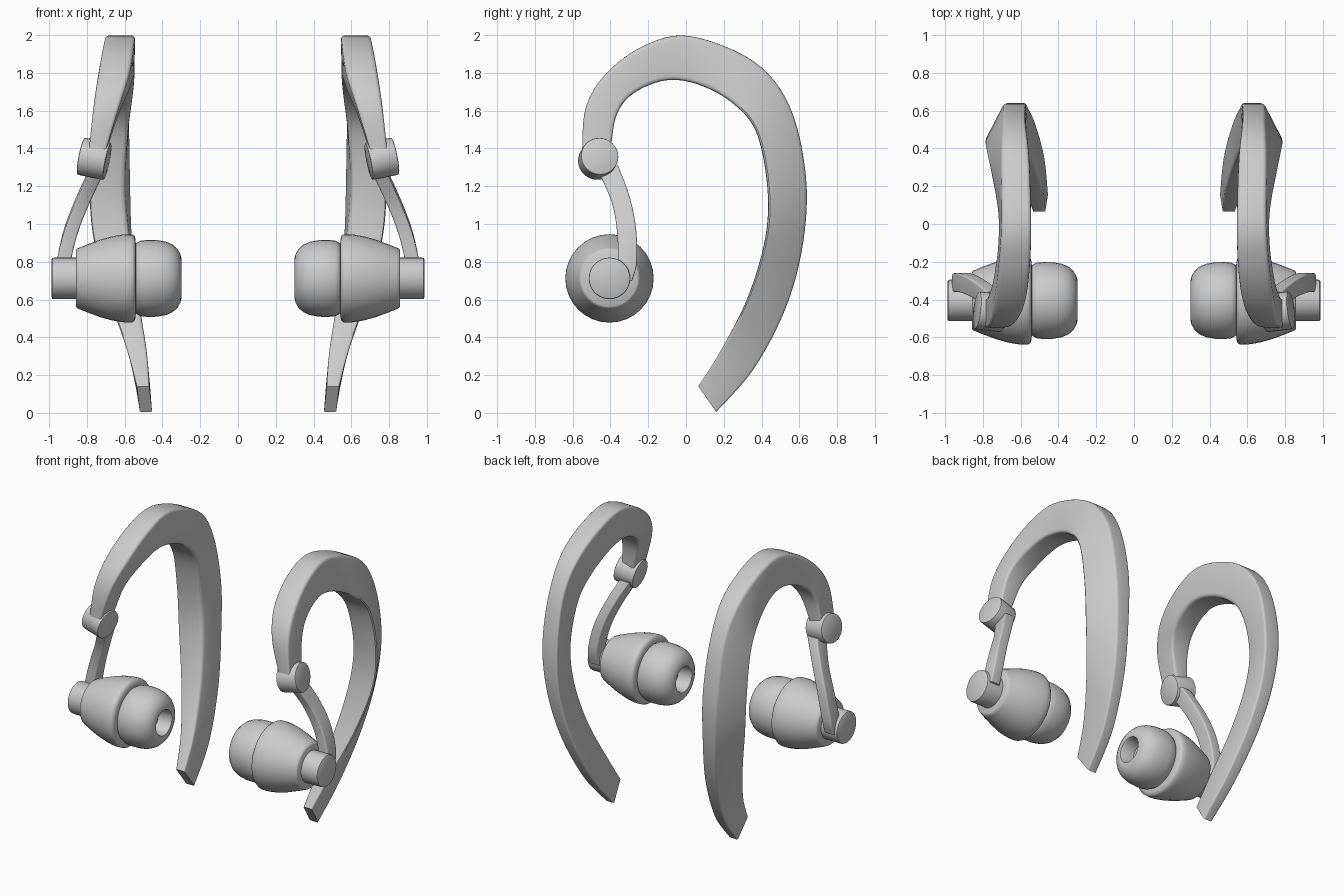
import bpy, bmesh, math
from mathutils import Vector, Matrix

if "Cube" in bpy.data.objects:
    bpy.data.objects.remove(bpy.data.objects["Cube"])


def finish(name, bm):
    # Shared ending: clean normals, mirrored pair, smooth shading with crisp edges
    bmesh.ops.recalc_face_normals(bm, faces=bm.faces)
    me = bpy.data.meshes.new(name)
    bm.to_mesh(me)
    bm.free()
    ob = bpy.data.objects.new(name, me)
    bpy.context.collection.objects.link(ob)
    bpy.ops.object.select_all(action='DESELECT')
    ob.select_set(True)
    bpy.context.view_layer.objects.active = ob
    bpy.ops.object.shade_smooth_by_angle(angle=math.radians(40))
    mod = ob.modifiers.new("pair", 'MIRROR')
    mod.use_clip = False
    return ob


def skin(bm, rings):
    # Join closed rings of equal size
    n = len(rings[0])
    for a, b in zip(rings, rings[1:]):
        for i in range(n):
            bm.faces.new((a[i], a[(i + 1) % n], b[(i + 1) % n], b[i]))
    bm.faces.new(rings[0])
    bm.faces.new(rings[-1])


def lathe(name, profile, matrix, seg=32):
    # Revolve (position, radius) pairs about the local x axis
    bm = bmesh.new()
    rings = []
    for x, r in profile:
        rings.append([bm.verts.new(matrix @ Vector((x, r * math.cos(t), r * math.sin(t))))
                      for t in (2 * math.pi * i / seg for i in range(seg))])
    skin(bm, rings)
    return finish(name, bm)


def catmull(p0, p1, p2, p3, t):
    return [0.5 * (2 * b + (c - a) * t + (2 * a - 5 * b + 4 * c - d) * t * t
                   + (3 * b - a - 3 * c + d) * t ** 3)
            for a, b, c, d in zip(p0, p1, p2, p3)]


def sweep(name, stations, rounding, steps=6):
    # Station: edge one y,z / edge two y,z / x of the four corners
    n = len(stations)
    rows = []
    for i in range(n - 1):
        p = [stations[min(max(k, 0), n - 1)] for k in range(i - 1, i + 3)]
        rows += [catmull(*p, s / steps) for s in range(steps)]
    rows.append(stations[-1])
    bm = bmesh.new()
    rings = []
    for iy, iz, oy, oz, a, b, c, d in rows:
        q = [Vector((a, iy, iz)), Vector((b, iy, iz)), Vector((c, oy, oz)), Vector((d, oy, oz))]
        ring = []
        for k in range(4):
            p, prev, nxt = q[k], q[k - 1] - q[k], q[(k + 1) % 4] - q[k]
            rad = rounding * min(prev.length, nxt.length)
            s, e = p + prev.normalized() * rad, p + nxt.normalized() * rad
            for t in (0, 1 / 3, 2 / 3, 1):
                ring.append(bm.verts.new(s * (1 - t) ** 2 + p * 2 * t * (1 - t) + e * t * t))
        rings.append(ring)
    skin(bm, rings)
    return finish(name, bm)


# Ear hook: flat band over the ear, twisting into the tapered rear leg
sweep("ear_hook", [
    (-.40, 1.37, -.55, 1.39, .70, .79, .79, .70),
    (-.37, 1.57, -.53, 1.62, .635, .77, .765, .63),
    (-.28, 1.69, -.42, 1.80, .58, .745, .74, .575),
    (-.11, 1.76, -.22, 1.945, .555, .72, .715, .55),
    (.06, 1.74, .02, 1.995, .55, .72, .70, .545),
    (.24, 1.645, .36, 1.86, .56, .755, .70, .555),
    (.37, 1.49, .55, 1.62, .58, .785, .69, .575),
    (.43, 1.20, .635, 1.25, .60, .795, .69, .57),
    (.42, .93, .62, .90, .575, .775, .66, .56),
    (.33, .62, .53, .56, .53, .69, .61, .52),
    (.19, .34, .36, .235, .485, .59, .555, .475),
    (.065, .14, .16, .005, .47, .535, .52, .455),
], 0.14)

# Connecting arm between pivot and earbud
sweep("connecting_arm", [
    (-.47, 1.29, -.36, 1.31, .70, .78, .78, .70),
    (-.395, 1.12, -.30, 1.15, .78, .855, .855, .78),
    (-.365, .96, -.265, .98, .845, .92, .92, .845),
    (-.36, .80, -.26, .80, .885, .96, .96, .885),
    (-.36, .68, -.285, .70, .89, .965, .965, .89),
], 0.14)

# Tilted pivot drum
tilt = Vector((1, .12, .2)).to_track_quat('X', 'Z').to_matrix().to_4x4()
lathe("pivot_drum", [(-.073, .092), (-.07, .098), (-.063, .1),
                     (.063, .1), (.07, .098), (.073, .092)],
      Matrix.Translation((.762, -.465, 1.345)) @ tilt)

# Earbud parts share one horizontal axis
axis = Matrix.Translation((0, -.405, .712))
lathe("earbud_stub", [(.83, .11), (.975, .11), (.983, .108), (.987, .101)], axis)
lathe("earbud_body", [(.54, .15), (.542, .205), (.548, .225), (.56, .233), (.59, .234),
                      (.62, .231), (.67, .222), (.73, .205), (.79, .183), (.84, .163),
                      (.853, .157), (.858, .148)], axis)
lathe("ear_tip", [(.56, .15), (.547, .175), (.535, .19), (.515, .2), (.48, .204), (.43, .203),
                  (.38, .194), (.345, .178), (.32, .155), (.305, .128), (.298, .1),
                  (.3, .09), (.31, .085), (.40, .08)], axis)
